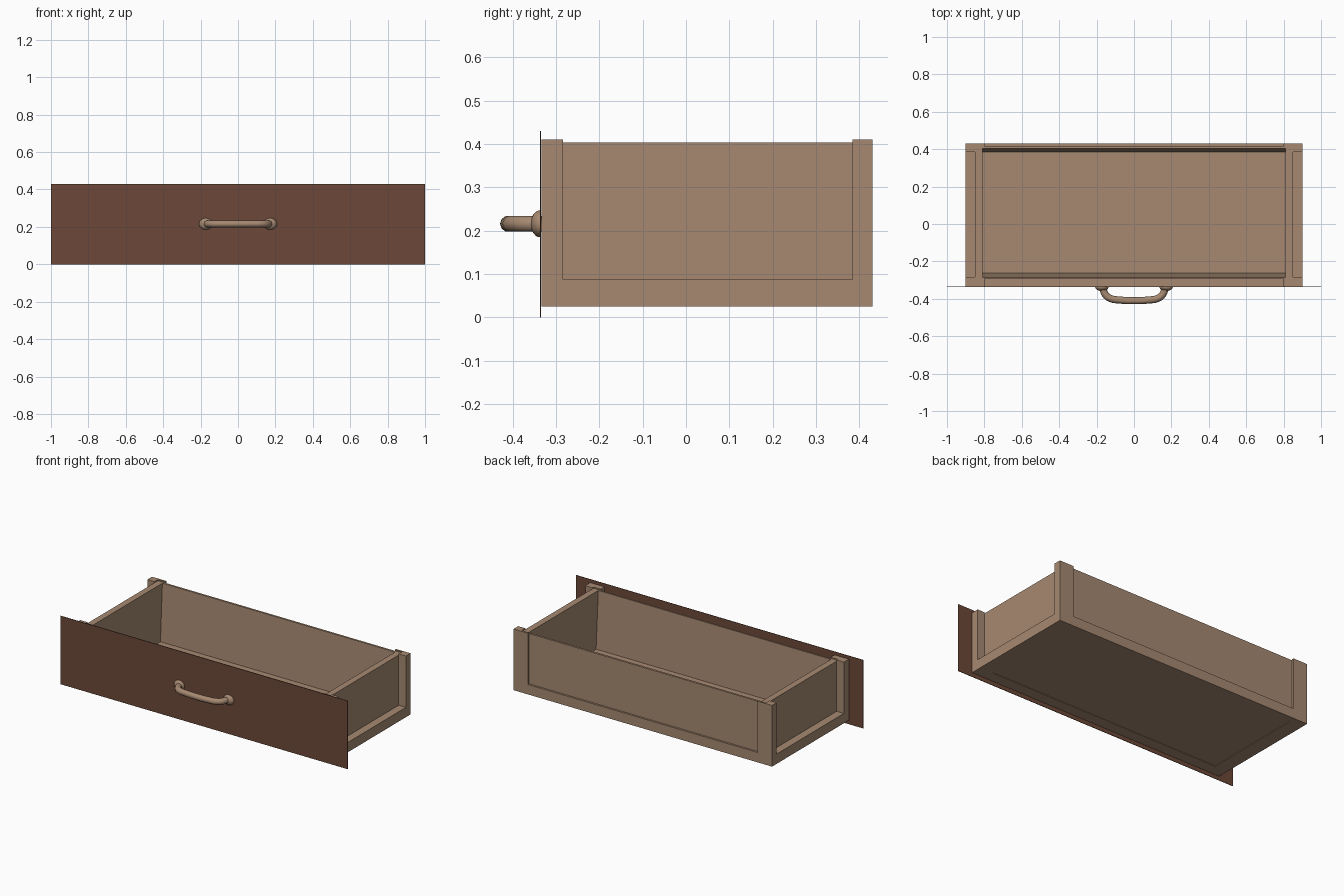
import bpy, bmesh
from mathutils import Vector

cube = bpy.data.objects.get("Cube")
if cube:
    bpy.data.objects.remove(cube, do_unlink=True)


def material(name, rgb):
    m = bpy.data.materials.new(name)
    m.use_nodes = True
    m.diffuse_color = (*rgb, 1)
    m.node_tree.nodes["Principled BSDF"].inputs["Base Color"].default_value = (*rgb, 1)
    return m


TAN = material("tan wood", (0.38, 0.25, 0.165))
BROWN = material("dark brown wood", (0.15, 0.066, 0.04))


def finish(name, bm, mat):
    bmesh.ops.recalc_face_normals(bm, faces=bm.faces)
    me = bpy.data.meshes.new(name)
    bm.to_mesh(me)
    bm.free()
    ob = bpy.data.objects.new(name, me)
    bpy.context.collection.objects.link(ob)
    me.materials.append(mat)
    return ob


def prism(name, outline, axis, lo, hi, mat=TAN):
    """Extrude a 2D outline along the given axis (0 = x, 1 = y, 2 = z)."""
    bm = bmesh.new()

    def place(p, d):
        co = list(p)
        co.insert(axis, d)
        return bm.verts.new(co)

    face = bm.faces.new([place(p, lo) for p in outline])
    new = bmesh.ops.extrude_face_region(bm, geom=[face])["geom"]
    shift = Vector((0, 0, 0))
    shift[axis] = hi - lo
    bmesh.ops.translate(bm, vec=shift, verts=[v for v in new if isinstance(v, bmesh.types.BMVert)])
    return finish(name, bm, mat)


def box(name, x, y, z, mat=TAN):
    outline = [(x[0], y[0]), (x[1], y[0]), (x[1], y[1]), (x[0], y[1])]
    return prism(name, outline, 2, z[0], z[1], mat)


FRONT, BACK, SIDE = -0.333, 0.43, 0.9      # outer frame
WALL_F, WALL_B, WALL_S = -0.295, 0.418, 0.85   # recessed panel faces
IN_S = 0.81
BASE, RAIL, TOP, POST = 0.025, 0.087, 0.403, 0.41

# Front and back panels, inner faces leaning inward toward the floor
prism("front_panel", [(WALL_F, BASE), (WALL_F, TOP), (-0.285, TOP), (-0.262, BASE)], 0, -WALL_S, WALL_S)
prism("back_panel", [(WALL_B, BASE), (WALL_B, TOP), (0.405, TOP), (0.385, BASE)], 0, -WALL_S, WALL_S)

# Bottom rails and floor
box("front_rail", (-SIDE, SIDE), (FRONT, WALL_F), (BASE, RAIL))
box("back_rail", (-SIDE, SIDE), (WALL_B, BACK), (BASE, RAIL))
box("floor_panel", (-IN_S, IN_S), (-0.28, 0.4), (BASE + 0.003, 0.042))

for side, s in (("left", 1), ("right", -1)):
    box(side + "_panel", (s * IN_S, s * WALL_S), (WALL_F, WALL_B), (BASE, TOP))
    box(side + "_rail", (s * WALL_S, s * SIDE), (WALL_F, WALL_B), (BASE, RAIL))
    # L-shaped corner posts
    for end, edge, wall, inner in (("front", FRONT, WALL_F, -0.284), ("back", BACK, WALL_B, 0.384)):
        outline = [(s * SIDE, edge), (s * SIDE, inner), (s * WALL_S, inner),
                   (s * WALL_S, wall), (s * 0.8, wall), (s * 0.8, edge)]
        prism(f"{side}_{end}_post", outline, 2, BASE, POST)

# Thin drawer face
box("drawer_face", (-1, 1), (-0.337, FRONT - 0.001), (0, 0.43), BROWN)

# Bowed pull handle
HZ = 0.216
half = [(0.165, -0.335), (0.16, -0.365), (0.135, -0.394), (0.07, -0.407)]
path = [(-x, y) for x, y in half] + [(0, -0.41)] + half[::-1]
curve = bpy.data.curves.new("handle_path", "CURVE")
curve.dimensions = "3D"
curve.bevel_depth = 0.019
curve.bevel_resolution = 3
curve.resolution_u = 5
spline = curve.splines.new("BEZIER")
spline.bezier_points.add(len(path) - 1)
for bp, (x, y) in zip(spline.bezier_points, path):
    bp.co = (x, y, HZ)
    bp.handle_left_type = bp.handle_right_type = "AUTO"
helper = bpy.data.objects.new("handle_path", curve)
bpy.context.collection.objects.link(helper)
me = bpy.data.meshes.new_from_object(helper.evaluated_get(bpy.context.evaluated_depsgraph_get()))
bpy.data.objects.remove(helper, do_unlink=True)
me.materials.clear()
me.materials.append(TAN)
me.shade_smooth()
bpy.context.collection.objects.link(bpy.data.objects.new("handle_bar", me))

# Oval handle mounts
for side, s in (("left", 1), ("right", -1)):
    bm = bmesh.new()
    bmesh.ops.create_uvsphere(bm, u_segments=20, v_segments=12, radius=1)
    bmesh.ops.scale(bm, vec=(0.036, 0.021, 0.031), verts=bm.verts)
    bmesh.ops.translate(bm, vec=(s * 0.172, -0.337, HZ), verts=bm.verts)
    # keep only the half in front of the drawer face
    bmesh.ops.bisect_plane(bm, geom=bm.verts[:] + bm.edges[:] + bm.faces[:],
                           plane_co=(0, -0.335, 0), plane_no=(0, 1, 0), clear_outer=True)
    finish(side + "_handle_mount", bm, TAN).data.shade_smooth()
